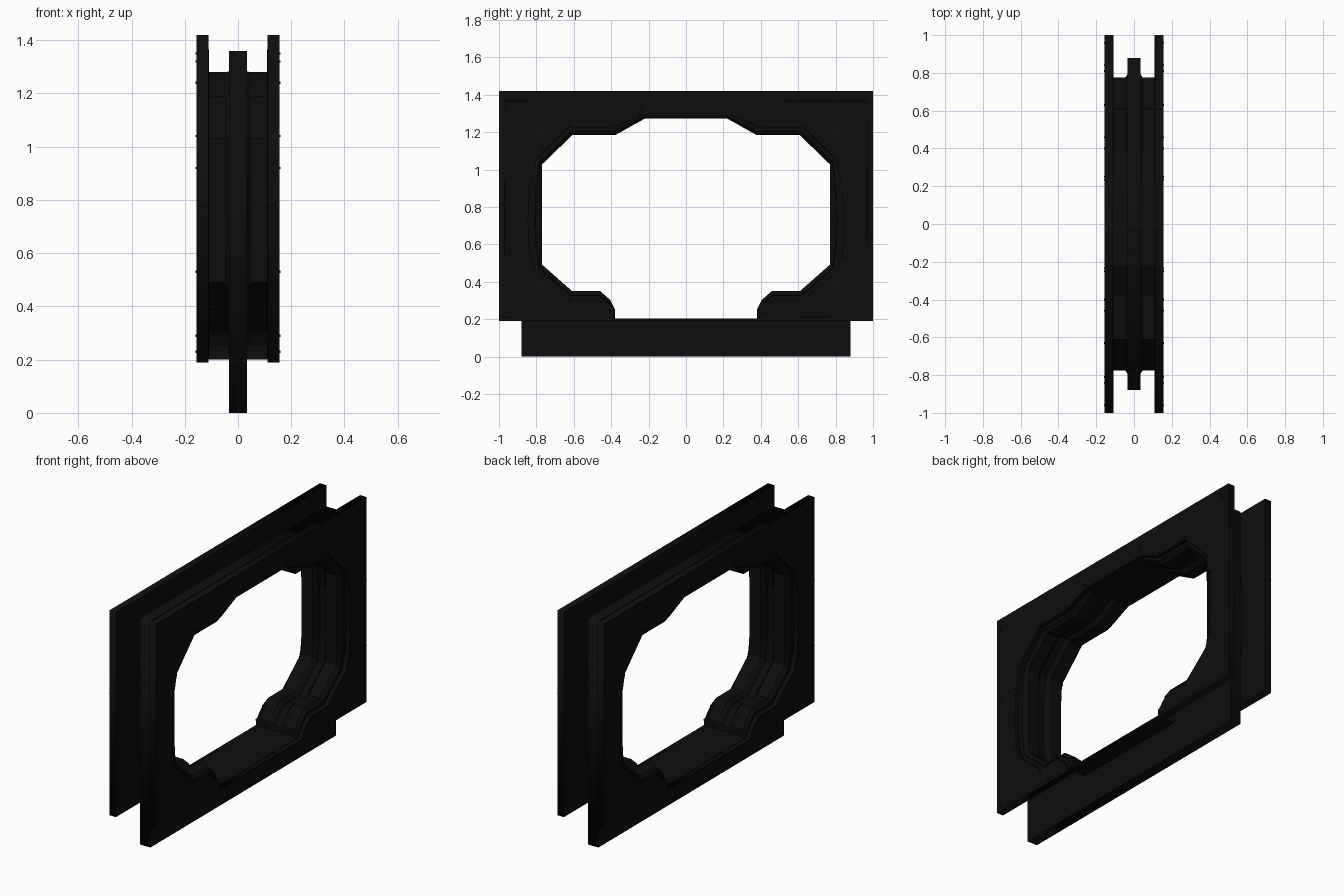
import bpy, bmesh, math
from mathutils import Vector

if "Cube" in bpy.data.objects:
    bpy.data.objects.remove(bpy.data.objects["Cube"])


def material(name, colour):
    m = bpy.data.materials.new(name)
    m.use_nodes = True
    m.diffuse_color = (*colour, 1)
    m.node_tree.nodes["Principled BSDF"].inputs["Base Color"].default_value = (*colour, 1)
    return m


BLACK = material("charcoal black", (0.004, 0.004, 0.004))
SEAM = material("seam black", (0.002, 0.002, 0.002))
GLOW = material("dim magenta", (0.03, 0.003, 0.015))

# Half outlines (y, z): narrowest opening, and the wider cut in the side plates
INNER = [(.22, 1.28), (.38, 1.19), (.61, 1.19), (.775, 1.03), (.775, .9), (.775, .72),
         (.775, .6), (.775, .49), (.61, .345), (.46, .345), (.41, .3), (.385, .25), (.385, .2)]
OUTER = [(.235, 1.29), (.39, 1.225), (.625, 1.225), (.8, 1.05), (.835, .9), (.845, .72),
         (.835, .55), (.8, .45), (.625, .305), (.47, .305), (.43, .27), (.395, .23), (.39, .2)]


def opening(t):
    half = [Vector(a).lerp(Vector(b), t) for a, b in zip(INNER, OUTER)]
    return [tuple(p) for p in half] + [(-p[0], p[1]) for p in reversed(half)]


def rectangle(width, low, high):
    return [(-width, low), (width, low), (width, high), (-width, high)]


def curve_to_mesh(name, curve, x, mat):
    """Stand a flat curve up in the y-z plane at x and turn it into a mesh."""
    temp = bpy.data.objects.new(name + "_curve", curve)
    bpy.context.collection.objects.link(temp)
    dg = bpy.context.evaluated_depsgraph_get()
    mesh = bpy.data.meshes.new_from_object(temp.evaluated_get(dg))
    bpy.data.objects.remove(temp)
    mesh.materials.clear()
    mesh.materials.append(mat)
    ob = bpy.data.objects.new(name, mesh)
    ob.rotation_euler = (math.pi / 2, 0, math.pi / 2)
    ob.location.x = x
    bpy.context.collection.objects.link(ob)
    return ob


def add_spline(curve, points, cyclic):
    s = curve.splines.new("POLY")
    s.points.add(len(points) - 1)
    for p, (y, z) in zip(s.points, points):
        p.co = (y, z, 0, 1)
    s.use_cyclic_u = cyclic


def slab(name, outline, t, x0, x1):
    c = bpy.data.curves.new(name, "CURVE")
    c.dimensions = "2D"
    c.fill_mode = "BOTH"
    c.extrude = (x1 - x0) / 2
    add_spline(c, outline, True)
    add_spline(c, opening(t), True)
    return curve_to_mesh(name, c, (x0 + x1) / 2, BLACK)


# Central web that carries the sliding track
slab("track_web", rectangle(.88, 0, 1.36), .62, -.034, .034)

# Pair of side plates, each with a stepped opening
side_outline = rectangle(1, .19, 1.42)
for side, label in ((1, "left"), (-1, "right")):
    for part, t, a, b in (("outer_plate", 1, .13, .155), ("inner_plate", .45, .111, .13)):
        x0, x1 = sorted((side * a, side * b))
        slab(f"{label}_{part}", side_outline, t, x0, x1)

# Lining swept through the opening, with a groove down its middle
profile = [(.131, .46), (.115, 0), (.046, 0), (.033, .3), (.026, .6)]
stations = profile + [(-x, t) for x, t in reversed(profile)]
bm = bmesh.new()
rings = [[bm.verts.new((x, y, z)) for y, z in opening(t)] for x, t in stations]
for r0, r1 in zip(rings, rings[1:]):
    n = len(r0)
    for i in range(n):
        j = (i + 1) % n
        bm.faces.new((r0[i], r0[j], r1[j], r1[i]))
bmesh.ops.recalc_face_normals(bm, faces=bm.faces)
mesh = bpy.data.meshes.new("opening_lining")
bm.to_mesh(mesh)
bm.free()
mesh.materials.append(BLACK)
lining = bpy.data.objects.new("opening_lining", mesh)
bpy.context.collection.objects.link(lining)
solid = lining.modifiers.new("thickness", "SOLIDIFY")
solid.thickness = .006
solid.offset = -1

# Panel seams on both faces of each plate
seam_paths = [
    [(.25, 1.3), (.23, 1.33), (.25, 1.365), (.97, 1.365), (.97, .21), (.4, .21)],
    [(.845, .92), (1, .92)],
    [(.845, .53), (1, .53)],
    [(y + .004, z + .004) for y, z in OUTER[:4]],
]
for face_x, label in ((.1535, "left_outer"), (-.1535, "right_outer"),
                      (.1125, "left_inner"), (-.1125, "right_inner")):
    c = bpy.data.curves.new("seams", "CURVE")
    c.dimensions = "3D"
    c.bevel_depth = .003
    c.bevel_resolution = 0
    for path in seam_paths:
        for s in (1, -1):
            add_spline(c, [(s * y, z) for y, z in path], False)
    curve_to_mesh(label + "_panel_seams", c, face_x, SEAM)


# Small studs at the panel corners and one dim light at each upper notch
def studs(name, spots, mat, size):
    bm = bmesh.new()
    for side in (1, -1):
        for s in (1, -1):
            for y, z in spots:
                made = bmesh.ops.create_cube(bm, size=size)["verts"]
                bmesh.ops.translate(bm, verts=made, vec=(side * .155, s * y, z))
    me = bpy.data.meshes.new(name)
    bm.to_mesh(me)
    bm.free()
    me.materials.append(mat)
    bpy.context.collection.objects.link(bpy.data.objects.new(name, me))


studs("panel_studs", [(.96, 1.35), (.25, 1.32), (.4, 1.24), (.63, 1.24), (.81, 1.04),
                      (.84, .92), (.84, .53), (.63, .29), (.46, .29), (.4, .23)], SEAM, .009)
studs("notch_lights", [(.235, 1.35)], GLOW, .009)
